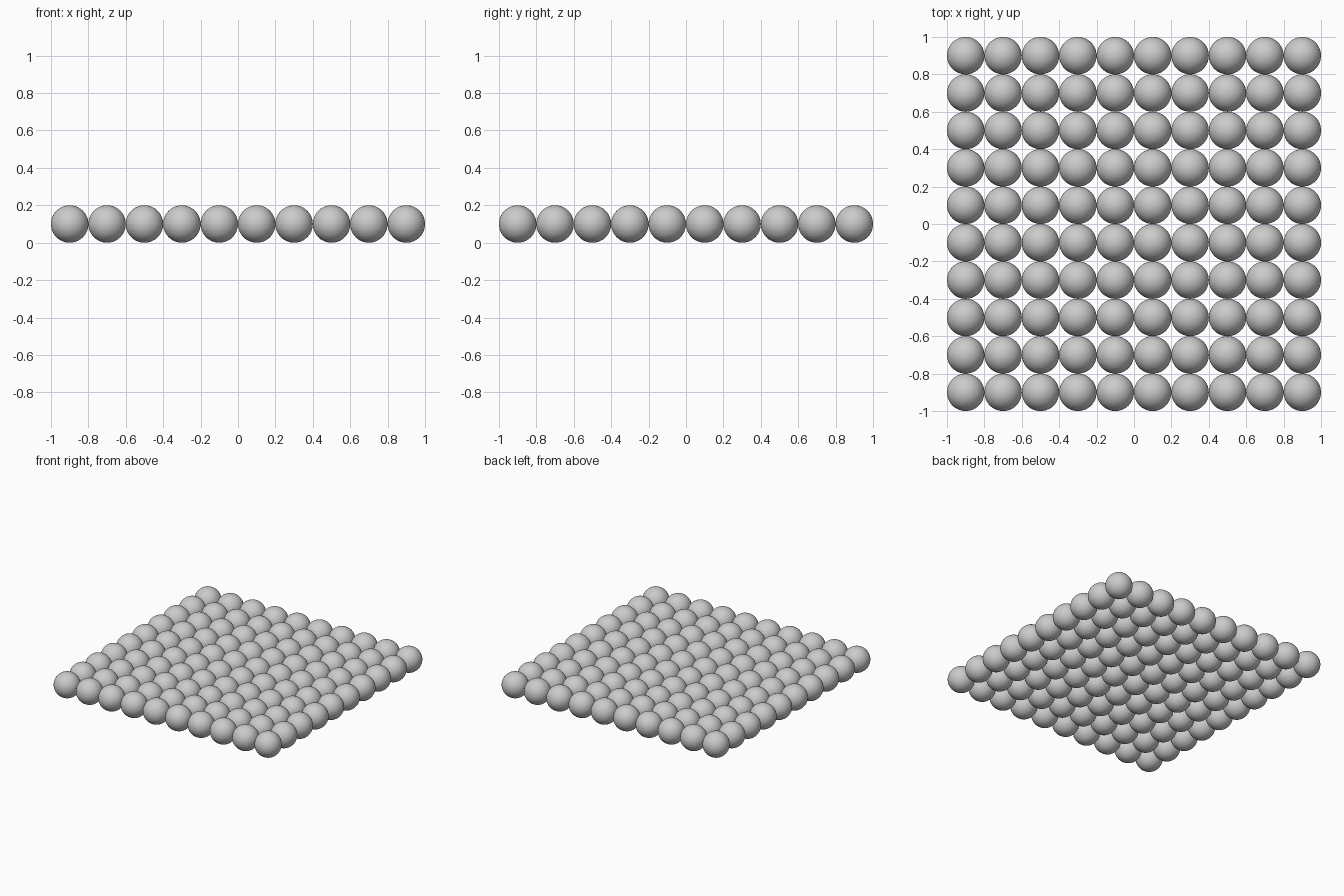
import bpy
import bmesh

if "Cube" in bpy.data.objects:
    bpy.data.objects.remove(bpy.data.objects["Cube"])

COUNT = 10
RADIUS = 0.1

# One shared ball mesh, finely faceted
mesh = bpy.data.meshes.new("ball")
bm = bmesh.new()
bmesh.ops.create_uvsphere(bm, u_segments=48, v_segments=24, radius=RADIUS)
bm.to_mesh(mesh)
bm.free()

# Square sheet of touching balls, resting on the ground
for row in range(COUNT):
    for col in range(COUNT):
        ball = bpy.data.objects.new(f"ball_{row}_{col}", mesh)
        ball.location = ((2 * col - COUNT + 1) * RADIUS,
                         (2 * row - COUNT + 1) * RADIUS,
                         RADIUS)
        bpy.context.collection.objects.link(ball)
